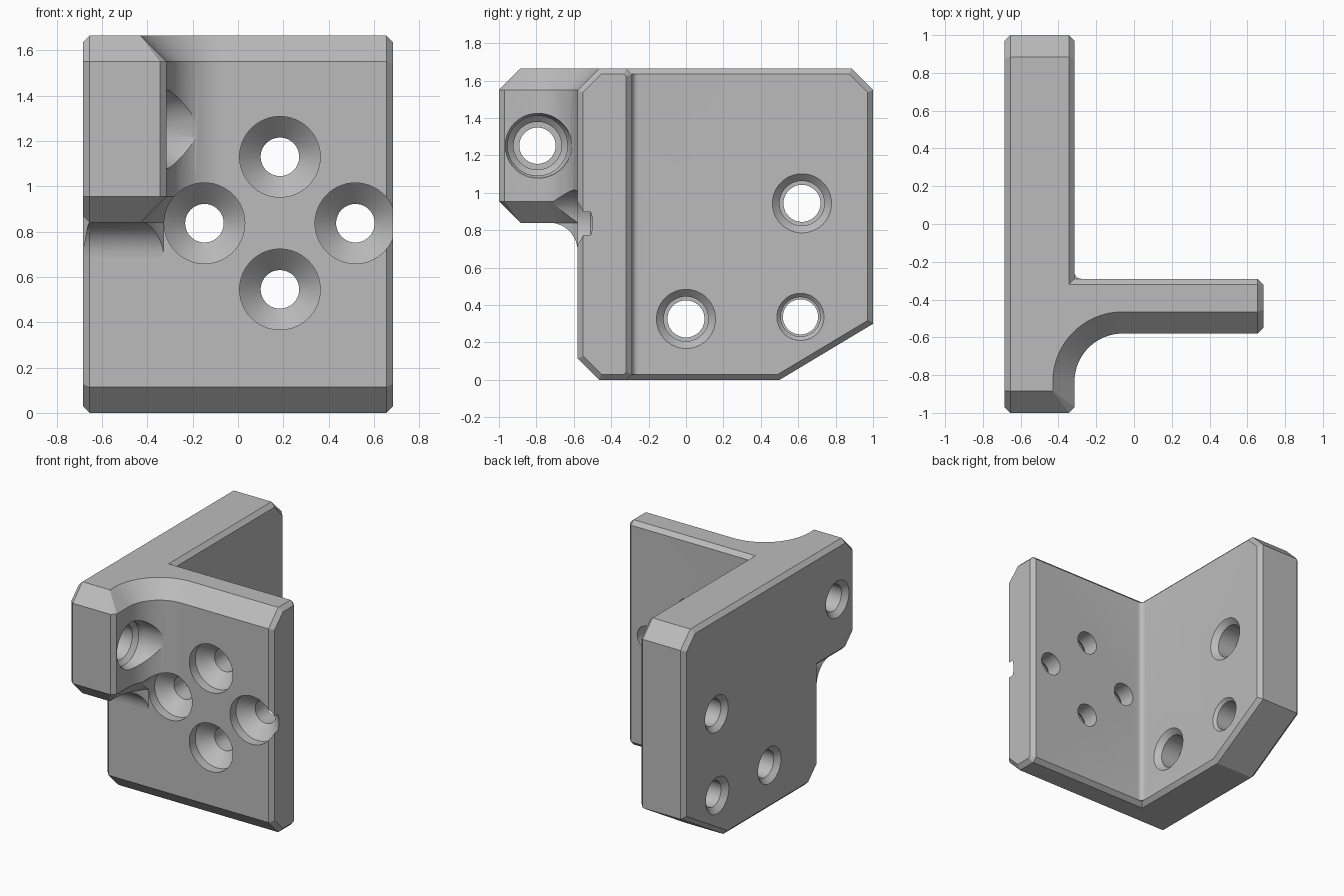
import bpy, bmesh
from math import sin, cos, asin, pi, tau
from mathutils import Vector

cube = bpy.data.objects.get("Cube")
if cube:
    bpy.data.objects.remove(cube, do_unlink=True)

HALF, TOP = 0.685, 1.665        # half width, height
INNER, FRONT, BACK = -0.315, -0.58, -0.29   # wall inner face, plate faces
EDGE, BIG = 0.03, 0.115         # small and large chamfers


def face_outward(bm):
    bm.normal_update()
    bmesh.ops.recalc_face_normals(bm, faces=bm.faces[:])
    bm.normal_update()
    if bm.calc_volume(signed=True) < 0:
        bmesh.ops.reverse_faces(bm, faces=bm.faces[:])
        bm.normal_update()


def loft(name, rings, chamfer=0):
    """Skin closed rings of points; optionally chamfer both cap outlines."""
    bm = bmesh.new()
    loops = [[bm.verts.new(p) for p in ring] for ring in rings]
    caps = [bm.faces.new(loops[0][::-1]), bm.faces.new(loops[-1])]
    n = len(loops[0])
    for a, b in zip(loops, loops[1:]):
        for i in range(n):
            j = (i + 1) % n
            bm.faces.new((a[i], a[j], b[j], b[i]))
    face_outward(bm)
    if chamfer:
        edges = list({e for f in caps for e in f.edges})
        bmesh.ops.bevel(bm, geom=edges, offset=chamfer, offset_type='OFFSET',
                        segments=1, profile=0.5, affect='EDGES', clamp_overlap=False)
    bmesh.ops.remove_doubles(bm, verts=bm.verts[:], dist=1e-5)
    face_outward(bm)
    mesh = bpy.data.meshes.new(name)
    bm.to_mesh(mesh)
    bm.free()
    obj = bpy.data.objects.new(name, mesh)
    bpy.context.collection.objects.link(obj)
    return obj


def slab(name, profile, x0, x1):
    """Side profile (y, z) extruded along x with chamfered ends."""
    return loft(name, [[(x, y, z) for y, z in profile] for x in (x0, x1)], EDGE)


def drill(name, axis, a, b, steps, sides=64):
    """Round stepped cutter; steps are (position on axis, radius)."""
    rings = []
    for t, r in steps:
        ring = []
        for i in range(sides):
            u, v = a + r * cos(tau * i / sides), b + r * sin(tau * i / sides)
            ring.append((t, u, v) if axis == 'x' else (u, t, v))
        rings.append(ring)
    return loft(name, rings)


def combine(base, tool, operation):
    mod = base.modifiers.new(tool.name, 'BOOLEAN')
    mod.operation, mod.solver, mod.object = operation, 'EXACT', tool
    bpy.context.view_layer.objects.active = base
    bpy.ops.object.modifier_apply(modifier=mod.name)
    bpy.data.objects.remove(tool, do_unlink=True)


# Side wall
bracket = slab("bracket", [(FRONT, BIG), (FRONT + BIG, 0), (0.5, 0), (1, 0.3),
                           (1, TOP - BIG), (1 - BIG, TOP), (FRONT, TOP)],
               -HALF, INNER)

# Front plate
plate = slab("front_plate", [(FRONT, BIG), (FRONT + BIG, 0), (BACK - EDGE, 0),
                             (BACK, EDGE), (BACK, TOP - EDGE), (BACK - EDGE, TOP),
                             (FRONT + BIG, TOP), (FRONT, TOP - BIG)], -0.6, HALF)

# Forward tab with its large curved gusset
CENTRE = Vector((-0.06, -0.835))


def tab_ring(z, front, inset, left):
    r = 0.255 + inset
    start = asin(max(0, front - CENTRE.y) / r)
    x = CENTRE.x - r * cos(start)
    c = EDGE * (1 - inset / BIG) if start == 0 else 0
    pts = [(-HALF + left, front + EDGE - left), (-HALF + EDGE, front),
           (x - c, front), (x, front + c)]
    for i in range(25):
        ang = start + (pi / 2 - start) * i / 24
        pts.append((CENTRE.x - r * cos(ang), CENTRE.y + r * sin(ang)))
    pts += [(CENTRE.x, -0.42), (-HALF + left, -0.42)]
    return [(px, py, z) for px, py in pts]


low = 0.84
tab = loft("forward_tab", [tab_ring(z, -1 + inset, inset, left) for z, inset, left in (
    (low, BIG, EDGE), (low + EDGE, BIG - EDGE, 0), (low + BIG, 0, 0),
    (TOP - BIG, 0, 0), (TOP - EDGE, BIG - EDGE, 0), (TOP, BIG, EDGE))])

# Concave blend under the tab
rings = []
for i in range(13):
    ang = pi / 2 * i / 12
    rings.append(tab_ring(low - 0.15 + 0.15 * sin(ang), -0.73 + 0.15 * cos(ang),
                          BIG, EDGE * i / 12))
rings.append(tab_ring(low + 0.06, -0.73, BIG, EDGE))
blend = loft("tab_blend", rings)

# Small round in the rear inside corner
R = 0.035
corner = [(INNER - 0.02, BACK - 0.02), (INNER + R, BACK - 0.02)]
for i in range(7):
    ang = pi / 2 * i / 6
    corner.append((INNER + R - R * sin(ang), BACK + R - R * cos(ang)))
corner.append((INNER - 0.02, BACK + R))
rear_round = loft("rear_round", [[(x, y, z) for x, y in corner]
                                 for z in (EDGE, TOP - EDGE)])

for part in (plate, tab, blend, rear_round):
    combine(bracket, part, 'UNION')

# Countersunk screw holes through the plate
for x, z in ((0.185, 1.13), (0.185, 0.545), (-0.148, 0.837), (0.518, 0.837)):
    combine(bracket, drill("screw_hole", 'y', x, z,
            [(-1.1, 0.178), (-0.51, 0.178), (-0.417, 0.085), (-0.2, 0.085)]),
            'DIFFERENCE')

# Bolt holes through the wall, flared at both faces
for y, z, hole, rim in ((0.62, 0.944, 0.099, 0.158), (0, 0.326, 0.099, 0.158),
                        (0.612, 0.337, 0.094, 0.126)):
    mid = hole + (rim - hole) * 0.35
    combine(bracket, drill("bolt_hole", 'x', y, z,
            [(-0.75, 0.135), (-HALF, 0.135), (-0.65, hole), (-0.5, hole),
             (-0.499, mid), (INNER - rim + mid, mid), (INNER, rim), (-0.2, rim)]),
            'DIFFERENCE')

# Tab bolt hole with a wide seat scooped from the gusset
combine(bracket, drill("tab_hole", 'x', -0.794, 1.252,
        [(-0.75, 0.135), (-HALF, 0.135), (-0.65, 0.097), (-0.5, 0.097),
         (-0.499, 0.128), (-0.4, 0.128), (-0.37, 0.16), (-0.34, 0.16),
         (INNER, 0.173), (-0.1, 0.19)]), 'DIFFERENCE')

# Plain grey finish
grey = bpy.data.materials.new("grey")
grey.use_nodes = True
colour = (0.5, 0.5, 0.5, 1)
grey.diffuse_color = colour
grey.node_tree.nodes["Principled BSDF"].inputs["Base Color"].default_value = colour
bracket.data.materials.clear()
bracket.data.materials.append(grey)

bpy.ops.object.select_all(action='DESELECT')
bracket.select_set(True)
bpy.context.view_layer.objects.active = bracket
bpy.ops.object.shade_smooth_by_angle(angle=pi / 7)
